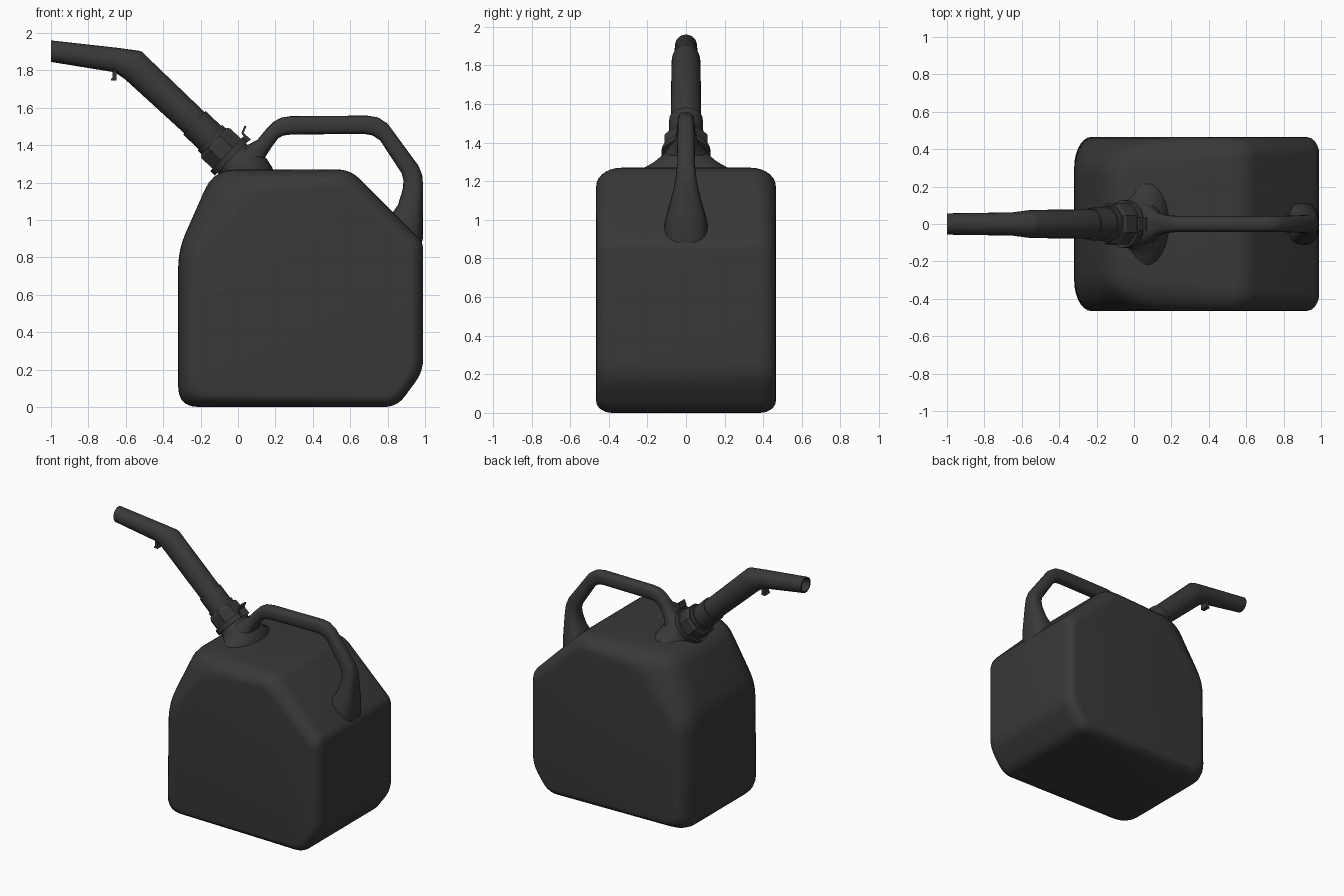
import bpy, bmesh, math
from mathutils import Vector

if "Cube" in bpy.data.objects:
    bpy.data.objects.remove(bpy.data.objects["Cube"])

mat = bpy.data.materials.new("dark_plastic")
mat.diffuse_color = (0.04, 0.04, 0.04, 1)
mat.use_nodes = True
mat.node_tree.nodes["Principled BSDF"].inputs["Base Color"].default_value = mat.diffuse_color


def loft(name, rings, angle=35):
    """Skin a list of equal-length point rings and cap both ends."""
    bm = bmesh.new()
    vr = [[bm.verts.new(p) for p in r] for r in rings]
    n = len(vr[0])
    for a, b in zip(vr, vr[1:]):
        for i in range(n):
            j = (i + 1) % n
            bm.faces.new((a[i], a[j], b[j], b[i]))
    bm.faces.new(vr[0])
    bm.faces.new(vr[-1])
    bmesh.ops.recalc_face_normals(bm, faces=bm.faces)
    me = bpy.data.meshes.new(name)
    bm.to_mesh(me)
    bm.free()
    ob = bpy.data.objects.new(name, me)
    bpy.context.collection.objects.link(ob)
    me.materials.append(mat)
    bpy.ops.object.select_all(action='DESELECT')
    ob.select_set(True)
    bpy.context.view_layer.objects.active = ob
    bpy.ops.object.shade_smooth_by_angle(angle=math.radians(angle))
    return ob


def ring(ux, uz, lx, lz, w, n=24, power=1.0, turn=0.0):
    """Oval section between an upper and a lower point, half width w in y."""
    c = Vector(((ux + lx) / 2, 0, (uz + lz) / 2))
    h = Vector(((ux - lx) / 2, 0, (uz - lz) / 2))
    pts = []
    for i in range(n):
        a = 2 * math.pi * i / n + turn
        ca, sa = math.cos(a), math.sin(a)
        ca = math.copysign(abs(ca) ** power, ca)
        sa = math.copysign(abs(sa) ** power, sa)
        pts.append(c + h * ca + Vector((0, w * sa, 0)))
    return pts


def axis_ring(t, r, n=24, turn=0.0):
    """Round section at distance t along the tilted neck axis."""
    x, z = -0.035 - 0.72 * t, 1.33 + 0.69 * t
    return ring(x + 0.69 * r, z + 0.72 * r, x - 0.69 * r, z - 0.72 * r, r, n, 1, turn)


def fillet(corners, radii, seg=5):
    pts = []
    for i, p in enumerate(corners):
        a, b = corners[i - 1], corners[(i + 1) % len(corners)]
        s = p + (a - p).normalized() * radii[i]
        e = p + (b - p).normalized() * radii[i]
        for k in range(seg + 1):
            t = k / seg
            pts.append(s * (1 - t) ** 2 + p * 2 * t * (1 - t) + e * t * t)
    return pts


def prism(name, outline, w):
    return loft(name, [[(x, y, z) for x, z in outline] for y in (-w, w)])


# Tank: outer x, z, side-panel x, z, depth of the edge rounding, corner radius
tank = [(-0.32, 0.0, -0.23, 0.07, 0.16, 0.11),
        (-0.32, 0.84, -0.22, 0.78, 0.20, 0.10),
        (-0.13, 1.27, 0.14, 1.15, 0.22, 0.12),
        (0.60, 1.27, 0.54, 1.18, 0.12, 0.07),
        (0.99, 0.88, 0.92, 0.83, 0.09, 0.04),
        (0.99, 0.19, 0.92, 0.20, 0.09, 0.07),
        (0.85, 0.0, 0.82, 0.06, 0.08, 0.07)]
radii = [t[5] for t in tank]
outer = fillet([Vector((t[0], t[4], t[1])) for t in tank], radii)
inner = fillet([Vector((t[2], 0, t[3])) for t in tank], radii)
HALF = 0.465
half_rings = []
for k in range(8):
    a = math.pi / 2 * k / 7
    r = []
    for o, i in zip(outer, inner):
        p = i.lerp(o, math.sin(a))
        p.y = -(HALF - o.y * (1 - math.cos(a)))
        r.append(p)
    half_rings.append(r)
mirrored = [[Vector((p.x, -p.y, p.z)) for p in r] for r in reversed(half_rings)]
loft("tank", half_rings + mirrored, 50)

# Flared neck base: centre x, z, tilt, half length, half width
neck = []
for cx, cz, tilt, rx, ry in [(0.05, 1.22, 0, 0.15, 0.27), (0.05, 1.262, 8, 0.135, 0.23),
                             (0.04, 1.285, 22, 0.12, 0.175), (0.01, 1.305, 36, 0.115, 0.135),
                             (-0.02, 1.32, 44, 0.11, 0.115), (-0.06, 1.355, 44, 0.108, 0.108)]:
    c, s = math.cos(math.radians(tilt)) * rx, math.sin(math.radians(tilt)) * rx
    neck.append(ring(cx + c, cz + s, cx - c, cz - s, ry))
loft("neck_base", neck, 60)

# Handle: outer point, inner point, half width
handle = [(0.00, 1.36, 0.12, 1.23, 0.13), (0.05, 1.40, 0.14, 1.29, 0.10),
          (0.105, 1.43, 0.145, 1.335, 0.065), (0.15, 1.485, 0.18, 1.39, 0.05),
          (0.19, 1.525, 0.215, 1.437, 0.045), (0.23, 1.547, 0.245, 1.452, 0.043),
          (0.28, 1.555, 0.285, 1.457, 0.043), (0.69, 1.558, 0.675, 1.46, 0.043),
          (0.75, 1.548, 0.72, 1.452, 0.043), (0.80, 1.515, 0.76, 1.425, 0.043),
          (0.965, 1.29, 0.875, 1.25, 0.048), (0.985, 1.24, 0.885, 1.21, 0.053),
          (0.99, 1.18, 0.88, 1.16, 0.062), (0.99, 1.10, 0.855, 1.08, 0.082),
          (0.99, 1.00, 0.82, 1.03, 0.105), (0.988, 0.90, 0.79, 1.00, 0.115),
          (0.975, 0.84, 0.77, 0.94, 0.115)]
loft("handle", [ring(*s, 20, 0.75) for s in handle], 60)

# Screw collar: round flange, faceted nut, retaining ring
loft("collar_flange", [axis_ring(0.0, 0.128), axis_ring(0.035, 0.128)])
turn = math.pi / 8
loft("collar_nut", [axis_ring(t, r, 8, turn) for t, r in
                    ((0.03, 0.12), (0.115, 0.12), (0.13, 0.11))], 20)
loft("collar_ring", [axis_ring(0.12, 0.095), axis_ring(0.16, 0.095)])
loft("spout_sleeve", [axis_ring(0.15, 0.087), axis_ring(0.275, 0.087)])

# Bent spout with a hollow tip
spout = [axis_ring(0.1, 0.079), axis_ring(0.3, 0.079),
         ring(-0.515, 1.90, -0.585, 1.735, 0.075),
         ring(-0.53, 1.905, -0.61, 1.757, 0.073),
         ring(-0.64, 1.92, -0.66, 1.79, 0.062),
         ring(-1.0, 1.96, -1.0, 1.845, 0.057),
         ring(-1.0, 1.95, -1.0, 1.855, 0.047),
         ring(-0.72, 1.918, -0.72, 1.812, 0.047)]
loft("spout", spout, 40)

# Small hook under the spout and latch on the collar
prism("spout_hook", [(-0.67, 1.82), (-0.65, 1.82), (-0.65, 1.745), (-0.68, 1.745),
                     (-0.68, 1.755), (-0.67, 1.76)], 0.03)
prism("collar_latch", [(0.0, 1.40), (0.04, 1.41), (0.07, 1.43), (0.03, 1.465),
                       (0.045, 1.50), (0.035, 1.505), (0.018, 1.465), (0.035, 1.44)], 0.035)
